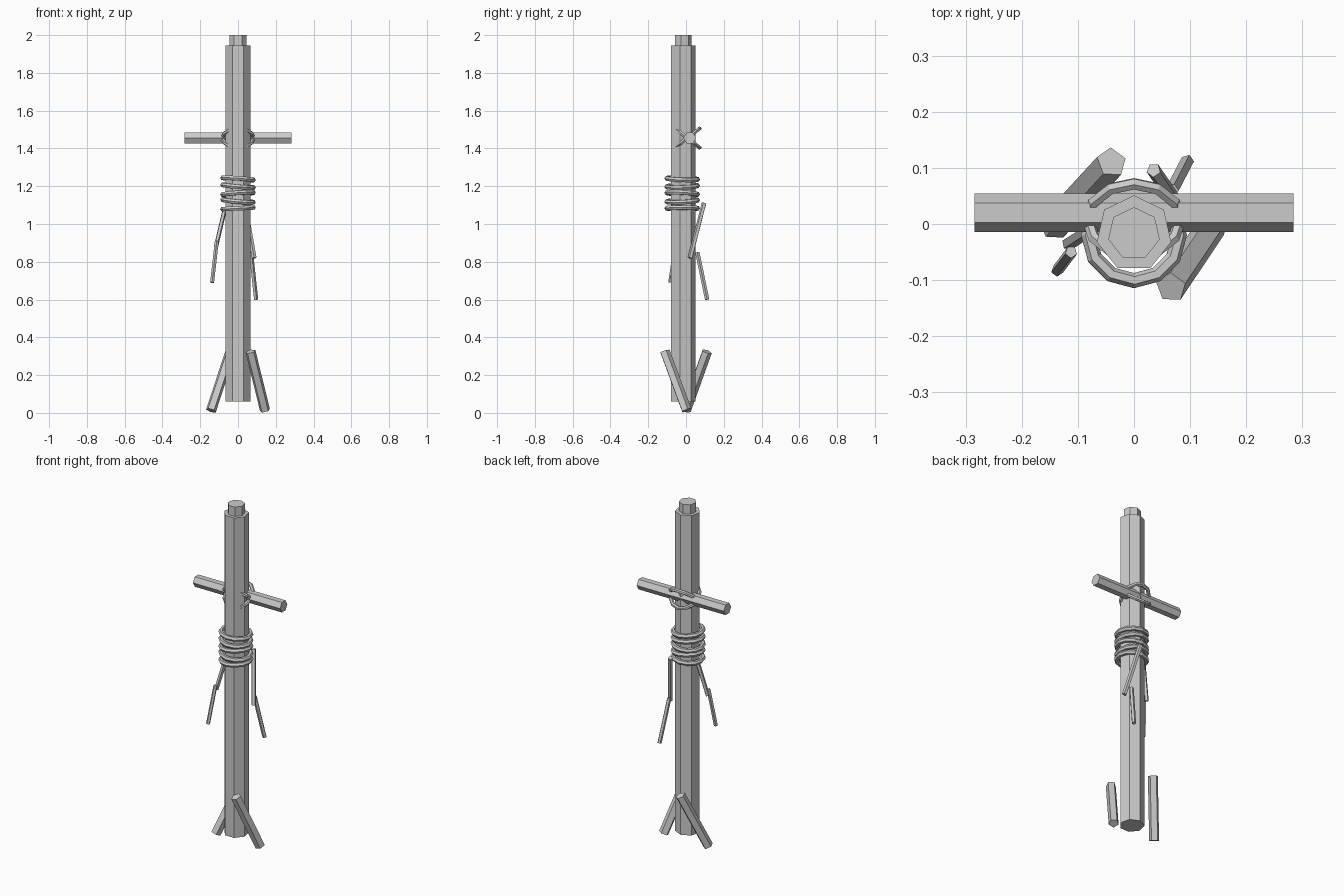
import bpy, math
from mathutils import Vector

if "Cube" in bpy.data.objects:
    bpy.data.objects.remove(bpy.data.objects["Cube"])


def rod(name, a, b, r, sides):
    """Straight prism from a to b, first corner facing the back (+y)."""
    a, b = Vector(a), Vector(b)
    q = Vector((0, 0, 1)).rotation_difference(b - a)
    ring = [q @ Vector((-r * math.sin(t), r * math.cos(t), 0))
            for t in (2 * math.pi * i / sides for i in range(sides))]
    verts = [a + v for v in ring] + [b + v for v in ring]
    n = sides
    faces = [(i, (i + 1) % n, n + (i + 1) % n, n + i) for i in range(n)]
    faces += [tuple(reversed(range(n))), tuple(range(n, 2 * n))]
    me = bpy.data.meshes.new(name)
    me.from_pydata(verts, [], faces)
    ob = bpy.data.objects.new(name, me)
    bpy.context.collection.objects.link(ob)
    return ob


def rope_ring(name, loc, major, minor, rx=0, ry=0):
    bpy.ops.mesh.primitive_torus_add(
        major_segments=12, minor_segments=6, major_radius=major,
        minor_radius=minor, location=loc,
        rotation=(math.radians(rx), math.radians(ry), 0))
    bpy.context.object.name = name


# Seven-sided post with a narrower tip
PY = -0.017
rod("post", (0, PY, 0.06), (0, PY, 1.945), 0.068, 7)
rod("post_tip", (0, PY, 1.94), (0, PY, 2.0), 0.047, 7)

# Hexagonal crossbar
rod("crossbar", (-0.284, 0.02, 1.455), (0.284, 0.02, 1.455), 0.034, 6)

# Crossed lashing round the bar
for i, tilt in enumerate((38, -38)):
    rope_ring(f"crossbar_lashing_{i}", (0, 0.007, 1.455), 0.082, 0.011, rx=tilt)

# Rope coil round the post
tilts = [(0, -3), (3, 5), (-3, -4), (2, 5), (-2, 4)]
for i, (rx, ry) in enumerate(tilts):
    rope_ring(f"rope_coil_{i}", (0, -0.02, 1.083 + 0.039 * i), 0.081, 0.0135, rx, ry)

# Dangling rope ends, two pieces each
rod("left_rope_upper", (-0.07, -0.005, 1.08), (-0.117, -0.035, 0.88), 0.012, 5)
rod("left_rope_lower", (-0.112, -0.05, 0.91), (-0.137, -0.083, 0.69), 0.011, 5)
rod("right_rope_upper", (0.035, 0.096, 1.11), (0.086, 0.022, 0.82), 0.013, 5)
rod("right_rope_lower", (0.068, 0.06, 0.85), (0.095, 0.112, 0.60), 0.012, 5)

# Slanted stakes at the base
rod("left_stake", (-0.143, -0.002, 0.013), (-0.04, 0.11, 0.325), 0.028, 5)
rod("right_stake", (0.143, 0.002, 0.013), (0.066, -0.113, 0.325), 0.028, 5)
